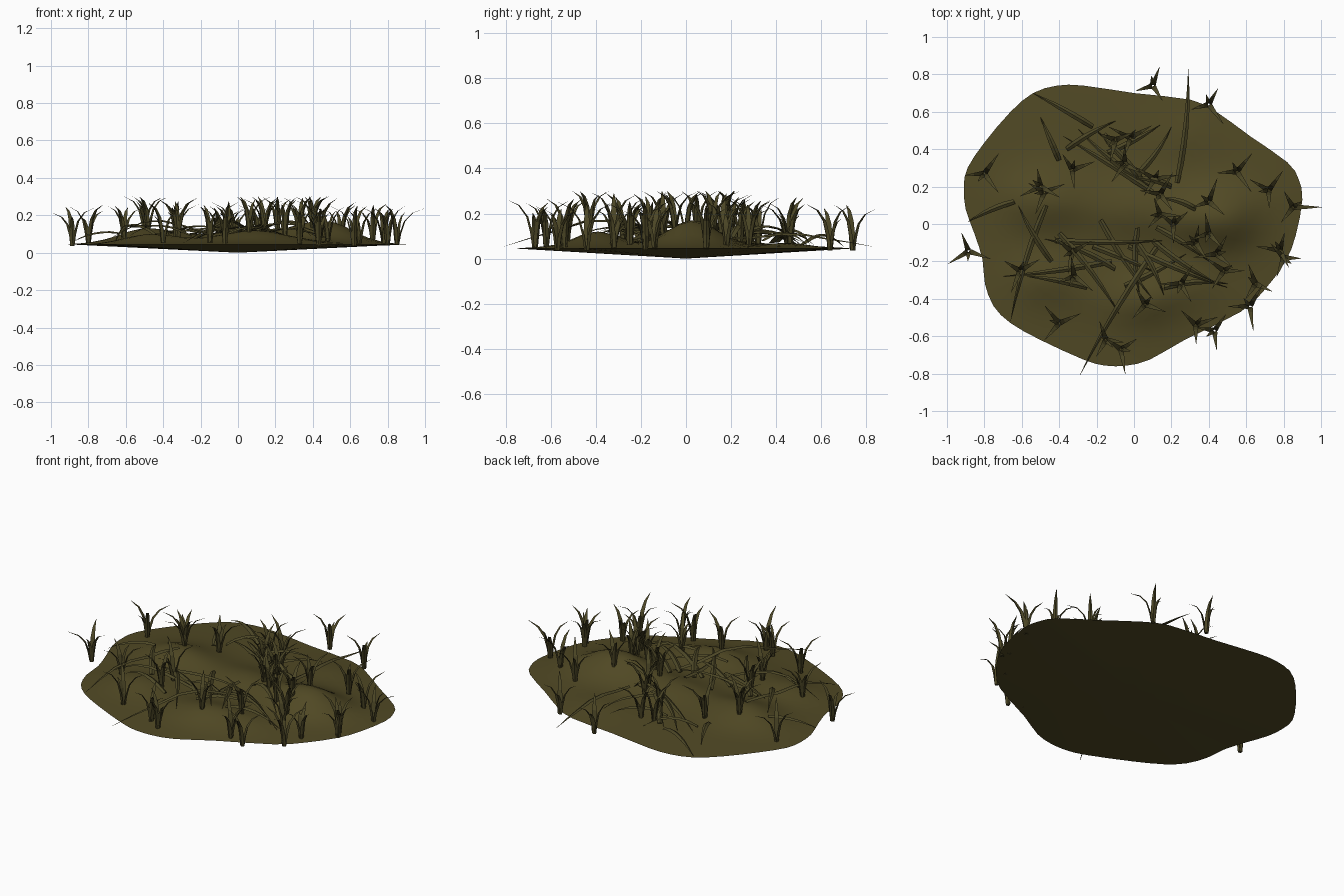
import bpy, bmesh, math, random
from mathutils import Vector
from mathutils.bvhtree import BVHTree

if "Cube" in bpy.data.objects:
    bpy.data.objects.remove(bpy.data.objects["Cube"])

random.seed(7)


def material(name, rgb):
    m = bpy.data.materials.new(name)
    m.diffuse_color = (*rgb, 1)
    m.use_nodes = True
    m.node_tree.nodes["Principled BSDF"].inputs["Base Color"].default_value = m.diffuse_color
    return m


soil = material("olive soil", (0.082, 0.067, 0.018))
grass = material("olive grass", (0.072, 0.062, 0.019))


def finish(bm, name, mat):
    bmesh.ops.recalc_face_normals(bm, faces=bm.faces)
    me = bpy.data.meshes.new(name)
    bm.to_mesh(me)
    bm.free()
    me.materials.append(mat)
    ob = bpy.data.objects.new(name, me)
    bpy.context.collection.objects.link(ob)
    return ob


# --- Mound: wavy outline, low bumpy top, shallow cone underneath ---
outline = [(.90, .13), (.88, .24), (.82, .33), (.62, .47), (.44, .60), (.30, .665),
           (0, .70), (-.27, .74), (-.41, .74), (-.54, .70), (-.66, .60), (-.80, .435),
           (-.89, .30), (-.91, .20), (-.90, .08), (-.85, -.06), (-.81, -.19),
           (-.797, -.32), (-.75, -.44), (-.66, -.53), (-.50, -.62), (-.27, -.725),
           (-.155, -.757), (-.04, -.757), (.085, -.725), (.27, -.62), (.57, -.47),
           (.70, -.35), (.81, -.20), (.865, -.06)]
# bumps: x, y, radius x, radius y, height
bumps = [(.45, .03, .25, .15, .11), (-.48, .12, .24, .16, .07), (.10, -.40, .26, .15, .06),
         (.0, .08, .22, .16, .05), (-.5, -.30, .22, .15, .045), (.32, .50, .18, .12, .02)]


def top_height(x, y, t):
    h = .015 + sum(a * math.exp(-((x - cx) / rx) ** 2 - ((y - cy) / ry) ** 2)
                   for cx, cy, rx, ry, a in bumps)
    return .045 + h * min(1, (1 - t * t) * 1.6)


def smooth_loop(pts, n):
    out = []
    for i in range(len(pts)):
        a, b, c, d = (Vector(pts[(i + k) % len(pts)]) for k in (-1, 0, 1, 2))
        for j in range(n):
            u = j / n
            out.append(.5 * (2 * b + (c - a) * u + (2 * a - 5 * b + 4 * c - d) * u ** 2
                             + (3 * b - a - 3 * c + d) * u ** 3))
    return out


edge = smooth_loop(outline, 2)
n, rings = len(edge), 14
bm = bmesh.new()
centre = bm.verts.new((0, 0, top_height(0, 0, 0)))
loops = []
for r in range(1, rings + 1):
    t = r / rings
    loops.append([bm.verts.new((p.x * t, p.y * t, top_height(p.x * t, p.y * t, t))) for p in edge])
bottom = bm.verts.new((0, 0, 0))
for i in range(n):
    k = (i + 1) % n
    bm.faces.new((centre, loops[0][i], loops[0][k]))
    for a, b in zip(loops, loops[1:]):
        bm.faces.new((a[i], b[i], b[k], a[k]))
    bm.faces.new((bottom, loops[-1][k], loops[-1][i]))
tree = BVHTree.FromBMesh(bm)
mound = finish(bm, "mound", soil)
bpy.context.view_layer.objects.active = mound
mound.select_set(True)
bpy.ops.object.shade_smooth_by_angle(angle=math.radians(25))


def ground(x, y):
    hit = tree.ray_cast(Vector((x, y, 1)), Vector((0, 0, -1)))[0]
    return hit.z if hit else .045


# Three-sided strip along a path: wide flat face plus a raised keel
def strip(bm, path, widths, side, keel):
    rows = [[bm.verts.new(p + side * w), bm.verts.new(p - side * w), bm.verts.new(p + keel * w * .6)]
            for p, w in zip(path, widths)]
    for a, b in zip(rows, rows[1:]):
        for i in range(3):
            k = (i + 1) % 3
            bm.faces.new((a[i], a[k], b[k], b[i]))
    bm.faces.new(rows[0])
    bm.faces.new(rows[-1])


def blade(bm, x, y, angle, reach, height):
    d = Vector((math.cos(angle), math.sin(angle), 0))
    base = Vector((x, y, ground(x, y) - .008)) + d * .004
    height = min(height, .30 - base.z)               # all tips stay below one level
    steps = [(0, 0), (.07, .32), (.22, .64), (.52, .87), (1, 1)]
    path = [base + d * reach * u + Vector((0, 0, height * v)) for u, v in steps]
    strip(bm, path, [.012, .0145, .012, .008, .0006], Vector((-d.y, d.x, 0)), d)


# --- Standing tufts: x, y, direction of the first blade in degrees ---
tufts = [(.10, .74, 70), (.40, .64, 60), (-.33, .29, 20), (-.50, .20, 100), (-.80, .27, 185),
         (-.885, -.145, 212), (-.33, -.15, 140), (-.61, -.25, 30), (-.32, -.28, 200),
         (.43, -.57, 170), (.62, -.44, 60), (.65, -.32, 110), (.78, -.14, 75), (.85, .09, 0),
         (.72, .18, 150), (.55, .28, 50), (-.15, -.62, 240), (-.07, -.67, 280), (-.40, -.53, 130),
         (.33, -.54, 20), (-.05, .32, 90), (.11, .24, 10), (.40, -.05, 200), (.33, -.10, 80),
         (.44, -.16, 320), (.25, -.32, 180), (-.02, .46, 30), (.06, -.43, 340), (.48, -.25, 0),
         (.14, .05, 110), (-.10, .45, 160), (.40, .12, 70), (-.48, .17, 150), (.21, .0, 40),
         (.80, -.18, 250), (.14, .16, 170)]
rim_reach = {.85: .15, -.885: .125}                  # outermost blades set the overall width
bm = bmesh.new()
for x, y, deg in tufts:
    for i in range(4):
        jitter = 0 if i == 0 else random.uniform(-25, 25)
        reach = random.uniform(.09, .13)
        if i == 0:
            reach = rim_reach.get(x, reach)
        if i == 3:                                   # short upright inner blade
            reach = .05
        blade(bm, x, y, math.radians(deg + 120 * i + 50 * (i == 3) + jitter), reach,
              random.uniform(.175, .225) * (.8 if i == 3 else 1))
finish(bm, "grass_tufts", grass)

# --- Fallen stalks lying over the mound: start x, y, end x, y ---
stalks = [(-.22, .52, -.54, .70), (.23, .22, .29, .83), (-.47, .10, -.66, -.52),
          (-.64, .12, -.89, .01), (.14, -.10, -.29, -.81), (-.40, -.05, -.08, -.48),
          (-.25, -.34, -.58, -.28), (-.42, -.09, .15, -.09), (.10, -.09, .45, -.32),
          (-.03, -.12, .50, -.34), (.08, .21, -.30, .51), (.05, .22, -.20, .50),
          (-.14, .38, .14, .53), (-.02, .23, .20, .52), (-.40, .34, -.50, .57),
          (-.18, .02, .10, -.40), (-.10, -.24, -.48, -.08), (.33, .08, .12, .14),
          (.02, -.02, .03, -.38), (-.05, -.33, .28, -.16), (-.22, -.12, .12, -.26),
          (-.44, -.20, -.62, .10), (-.12, -.20, -.70, -.28), (.10, .17, -.38, .47),
          (.16, -.34, .50, -.32), (-.36, .40, -.10, .55), (.20, .20, -.02, .24),
          (.0, -.08, .16, -.38), (.12, -.02, .40, -.20), (-.16, .48, .06, .24)]
bm = bmesh.new()
for ax, ay, bx, by in stalks:
    a, b = Vector((ax, ay, 0)), Vector((bx, by, 0))
    d = (b - a).normalized()
    side = Vector((-d.y, d.x, 0))
    bend, lift = random.uniform(-.02, .02), random.uniform(.025, .07)
    path = []
    for i in range(7):
        u = i / 6
        arch = 4 * u * (1 - u)
        p = a.lerp(b, u) + side * bend * arch
        p.z = ground(p.x, p.y) + .008 + lift * arch
        path.append(p)
    strip(bm, path, [.013, .016, .016, .014, .011, .006, .0006], side, Vector((0, 0, 1)))
finish(bm, "fallen_stalks", grass)
